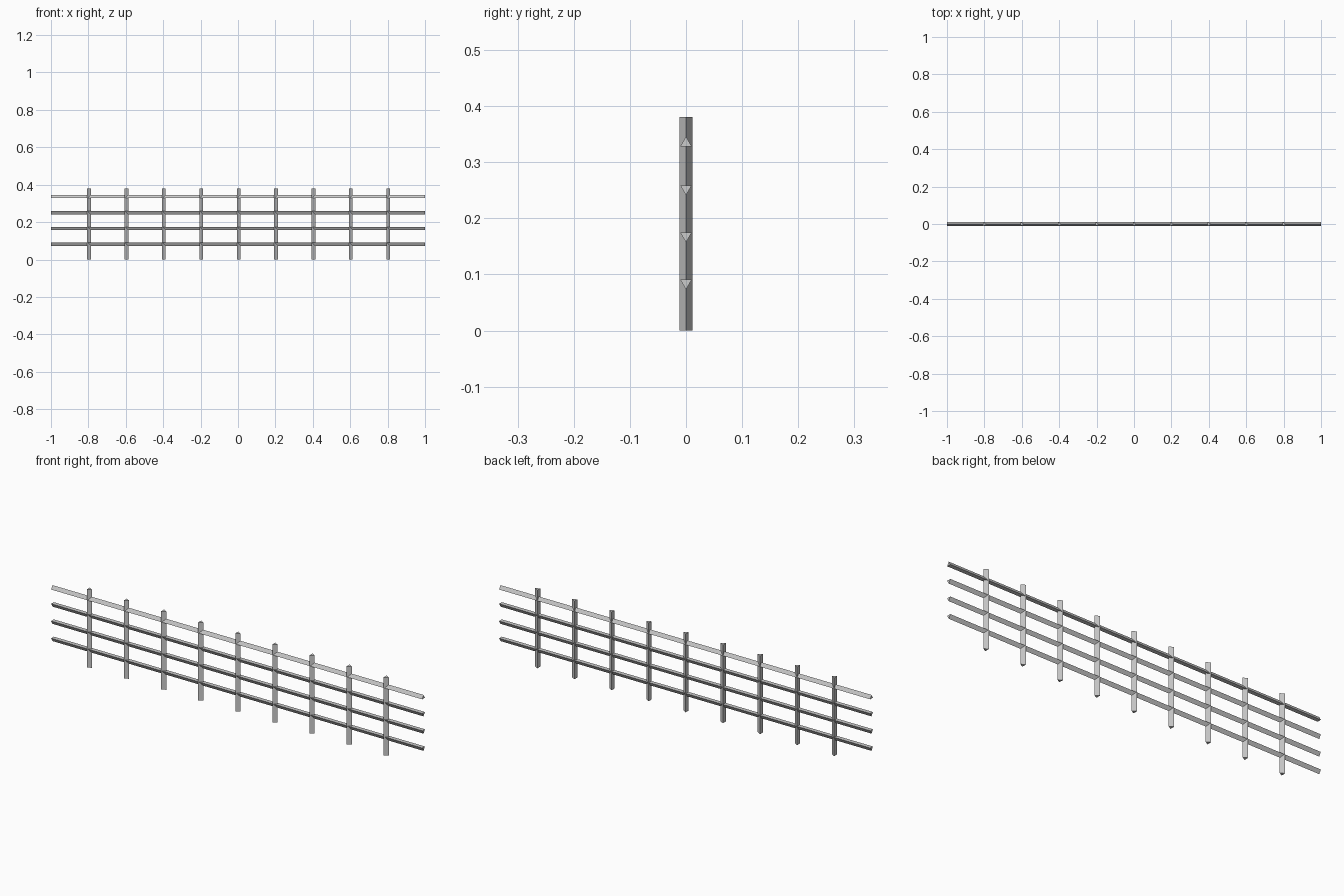
import bpy
import math
from mathutils import Matrix, Vector

cube = bpy.data.objects.get("Cube")
if cube:
    bpy.data.objects.remove(cube, do_unlink=True)

# One plain grey for the whole fence
GREY = (0.6, 0.6, 0.6, 1.0)
grey = bpy.data.materials.new("light grey")
grey.use_nodes = True
grey.diffuse_color = GREY
grey.node_tree.nodes["Principled BSDF"].inputs["Base Color"].default_value = GREY


def triangular_bar(name, radius, start, end, apex):
    """Three-sided bar from start to end, one ridge pointing towards apex."""
    start, end, apex = Vector(start), Vector(end), Vector(apex)
    axis = (end - start).normalized()
    ring = [Matrix.Rotation(math.tau * i / 3, 3, axis) @ apex * radius for i in range(3)]
    verts = [p + r for p in (start, end) for r in ring]
    sides = [(i, (i + 1) % 3, (i + 1) % 3 + 3, i + 3) for i in range(3)]
    mesh = bpy.data.meshes.new(name)
    mesh.from_pydata(verts, [], sides + [(2, 1, 0), (3, 4, 5)])
    mesh.materials.append(grey)
    obj = bpy.data.objects.new(name, mesh)
    bpy.context.collection.objects.link(obj)
    return obj


# Upright posts, ridge towards the left end
for i in range(9):
    x = -0.8 + 0.2 * i
    triangular_bar(f"post_{i + 1}", 0.0133, (x, 0, 0), (x, 0, 0.381), (1, 0, 0))

# Lower rails with the ridge down, top rail with the ridge up
for i, z in enumerate((0.085, 0.169, 0.253)):
    triangular_bar(f"lower_rail_{i + 1}", 0.0118, (-1, 0, z), (1, 0, z), (0, 0, -1))
triangular_bar("top_rail", 0.0118, (-1, 0, 0.334), (1, 0, 0.334), (0, 0, 1))
